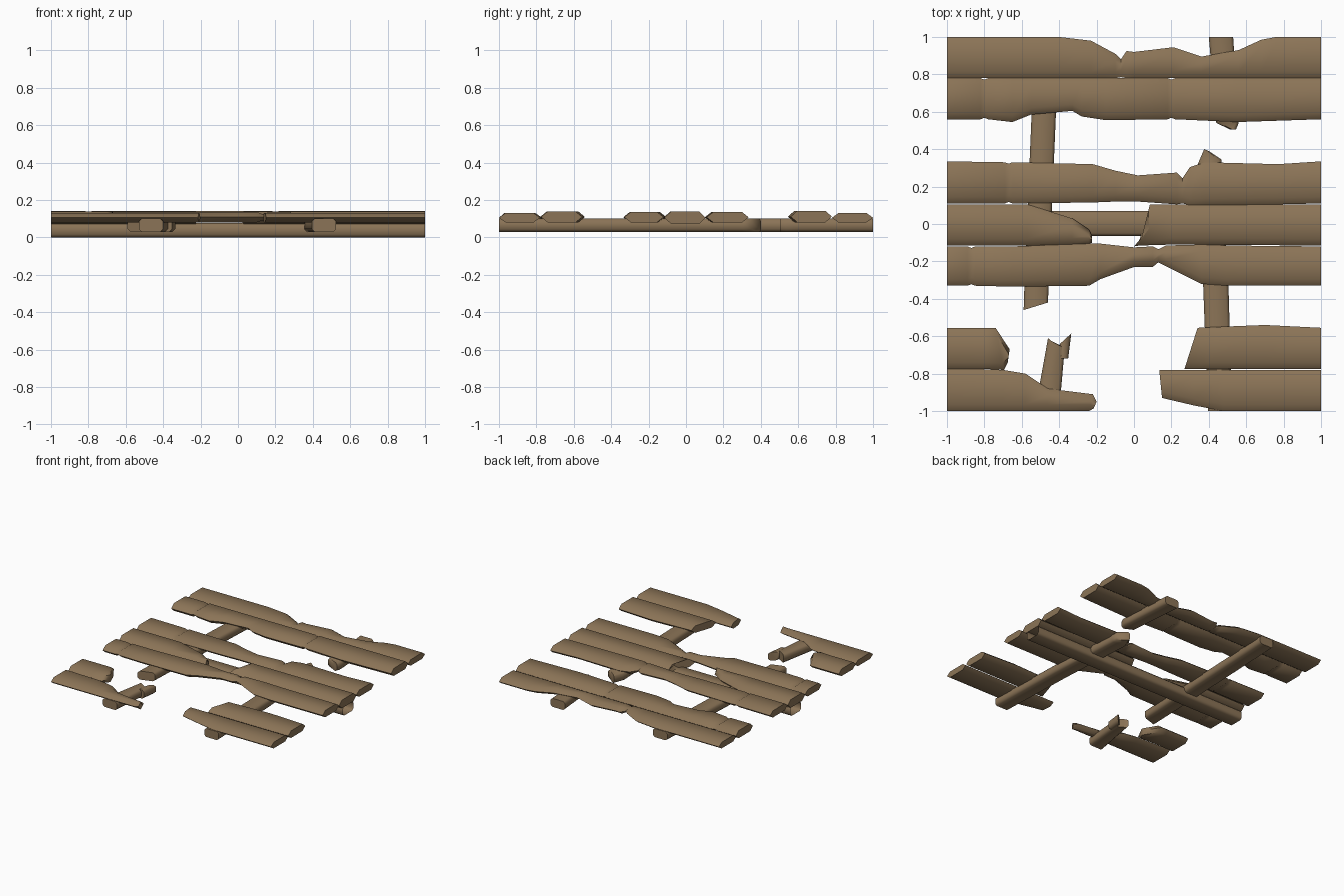
import bpy, bmesh, math

wood = bpy.data.materials.new("weathered brown wood")
wood.diffuse_color = (0.26, 0.175, 0.095, 1)

# cross-sections: (side, inset, height fraction)
HEX = [(0, 0, .5), (0, 1, 1), (1, 1, 1), (1, 0, .5), (1, 1, 0), (0, 1, 0)]
OCT = [(0, 0, .2), (0, 0, .8), (0, 1, 1), (1, 1, 1),
       (1, 0, .8), (1, 0, .2), (1, 1, 0), (0, 1, 0)]


def loft(name, stations, z0, z1, section=HEX, inset=.035, along_y=False, caps=True):
    """Skin rings along a timber. Station: (t, lo, hi[, t at hi side[, height scale]])"""
    bm = bmesh.new()
    rings = []
    for s in stations:
        t0, lo, hi = s[:3]
        t1 = s[3] if len(s) > 3 and s[3] is not None else t0
        h = s[4] if len(s) > 4 else 1
        ins = min(inset, .4 * (hi - lo))
        ring = []
        for side, k, f in section:
            w = hi - ins * k if side else lo + ins * k
            t = t0 + (t1 - t0) * (w - lo) / (hi - lo)
            z = (z0 + z1) / 2 + (f - .5) * (z1 - z0) * h
            ring.append(bm.verts.new((w, t, z) if along_y else (t, w, z)))
        rings.append(ring)
    n = len(section)
    for a, b in zip(rings, rings[1:]):
        for i in range(n):
            j = (i + 1) % n
            bm.faces.new((a[i], a[j], b[j], b[i]))
    if caps:
        bm.faces.new(rings[0])
        bm.faces.new(rings[-1])
    bmesh.ops.recalc_face_normals(bm, faces=bm.faces[:])
    me = bpy.data.meshes.new(name)
    bm.to_mesh(me)
    bm.free()
    me.materials.append(wood)
    ob = bpy.data.objects.new(name, me)
    bpy.context.collection.objects.link(ob)
    bpy.ops.object.select_all(action='DESELECT')
    ob.select_set(True)
    bpy.context.view_layer.objects.active = ob
    bpy.ops.object.shade_smooth_by_angle(angle=math.radians(55))
    return ob


def crack(x, lo, hi):
    """Three close rings that pinch the plank into a groove"""
    return [(x - .02, lo, hi), (x, lo + .008, hi - .008, None, .6), (x + .02, lo, hi)]


# back plank, notched in the middle
loft("back_plank", [(-1, .78, 1), (-.4, .78, 1), (-.23, .78, .98), (-.1, .78, .91),
     (-.07, .785, .88, None, .6), (-.04, .78, .925), (0, .78, .92), (.21, .78, .945),
     (.36, .78, .895), (.56, .78, .93), (.68, .78, .985), (.76, .78, 1), (1, .78, 1)], .08, .13)

# second plank, worn front edge
loft("back_inner_plank", [(-1, .56, .78)] + crack(-.8, .56, .78) +
     [(-.65, .545, .78), (-.55, .585, .78), (-.33, .605, .78), (-.28, .575, .78),
      (-.15, .555, .78)] + crack(.2, .56, .78) + [(.55, .545, .78), (1, .56, .78)], .08, .142)

# middle planks
loft("mid_back_plank", [(-1, .11, .335)] + crack(-.67, .11, .33) +
     [(-.22, .115, .32), (-.1, .12, .285), (.02, .12, .26), (.23, .105, .275),
      (.26, .11, .245, None, .6), (.3, .1, .305), (.38, .1, .33), (.77, .105, .32),
      (1, .11, .335)], .08, .135)
loft("mid_plank_left", [(-1, -.115, .105), (-.57, -.115, .105), (-.33, -.11, .03),
     (-.24, -.105, -.03), (-.225, -.1, -.06)], .072, .138)
loft("mid_plank_right", [(0, -.12, .01, .11), (.03, -.115, .105, .085),
     (.2, -.11, .105), (1, -.115, .105)], .072, .138)
loft("mid_front_plank", [(-1, -.33, -.12)] + crack(-.87, -.33, -.12) +
     [(-.65, -.335, -.12), (-.24, -.33, -.105), (-.18, -.295, -.105), (0, -.23, -.125),
      (.1, -.23, -.12), (.13, -.205, -.135, None, .6), (.17, -.225, -.115),
      (.36, -.32, -.11), (.5, -.33, -.115), (1, -.33, -.12)], .08, .136)

# broken front planks
loft("front_inner_plank_left", [(-1, -.775, -.555), (-.8, -.775, -.555),
     (-.695, -.78, -.555, -.74), (-.675, -.74, -.67, -.665)], .08, .138)
loft("front_inner_plank_right", [(.27, -.775, -.555, .34), (.4, -.775, -.55, .45),
     (.7, -.775, -.54), (1, -.775, -.555)], .08, .138)
loft("front_plank_left", [(-1, -1, -.77), (-.7, -1, -.78), (-.58, -1, -.8),
     (-.46, -1, -.88), (-.24, -1, -.91, -.22), (-.215, -.985, -.95, -.2)], .08, .13)
loft("front_plank_right", [(.15, -.93, -.78, .135), (.32, -.97, -.78),
     (.48, -1, -.78), (1, -1, -.78)], .08, .13)

# long support under the deck, open ended
loft("center_beam", [(-1, -.064, .07), (1, -.064, .07)], 0, .078, OCT, .015, caps=False)

# snapped cross supports
for name, st in {
    "left_beam_front": [(-1, -.53, -.4), (-.64, -.465, -.37, -.66), (-.61, -.46, -.43, -.635)],
    "left_beam_front_splinter": [(-.72, -.41, -.352), (-.64, -.395, -.335, -.585)],
    "left_beam_back": [(-.46, -.59, -.46, -.42), (-.3, -.585, -.455), (1, -.53, -.4)],
    "right_beam_front": [(-1, .395, .525), (-.33, .37, .505), (.3, .335, .468),
                         (.33, .345, .467, .345), (.4, .375, .4, .39)],
    "right_beam_back": [(.505, .515, .545, .505), (.54, .44, .56), (.6, .435, .558),
                        (1, .4, .53)],
}.items():
    loft(name, st, .03, .1, OCT, .015, along_y=True)
